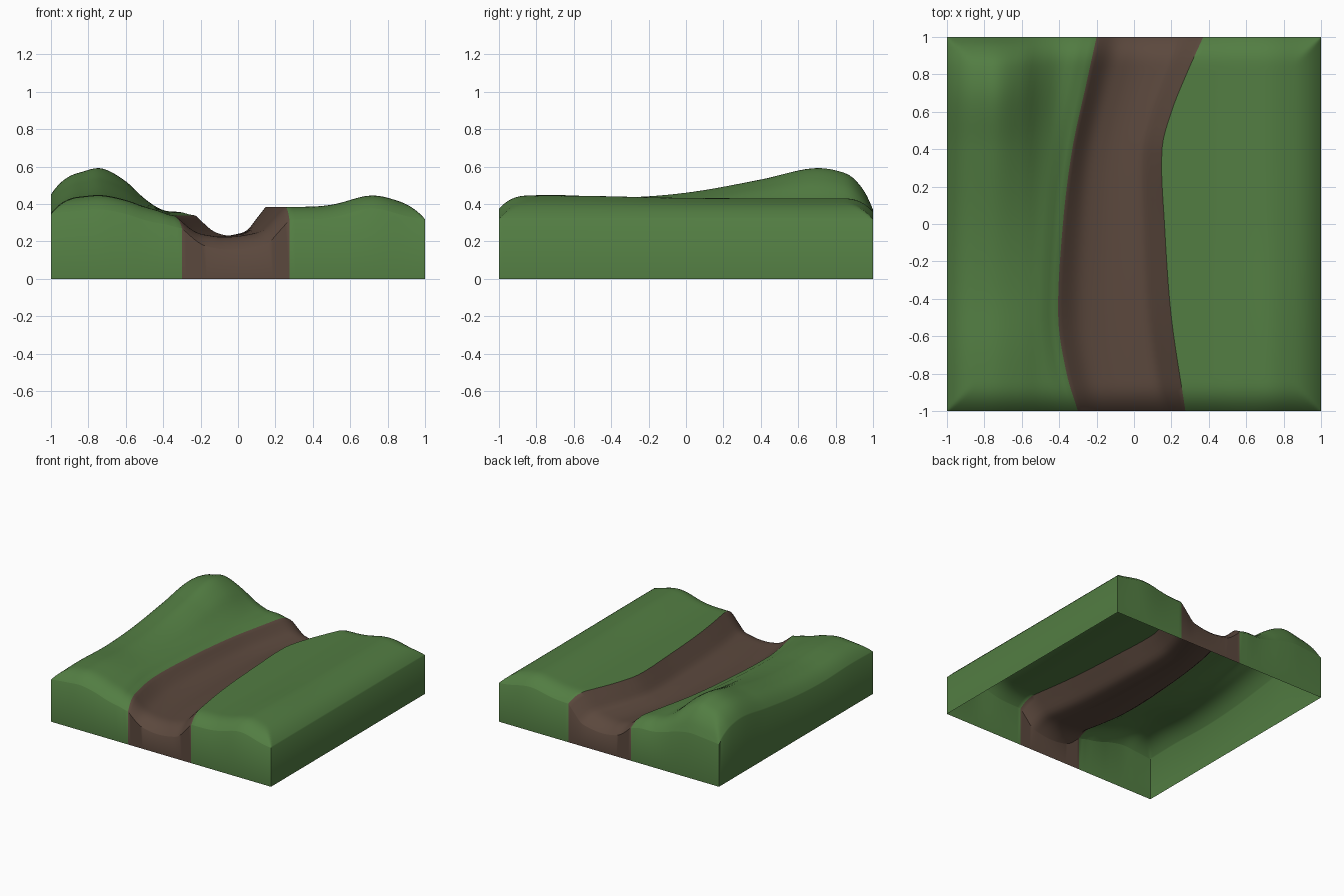
import bpy, bmesh

if "Cube" in bpy.data.objects:
    bpy.data.objects.remove(bpy.data.objects["Cube"])


def curve(points):
    """Smooth interpolation through (position, value) points."""
    n = len(points)

    def slope(i):
        a, b = points[max(i - 1, 0)], points[min(i + 1, n - 1)]
        return (b[1] - a[1]) / (b[0] - a[0])

    def f(p):
        p = min(max(p, points[0][0]), points[-1][0])
        i = 0
        while i < n - 2 and p > points[i + 1][0]:
            i += 1
        (x0, y0), (x1, y1) = points[i], points[i + 1]
        w = x1 - x0
        t = (p - x0) / w
        return ((2*t**3 - 3*t*t + 1) * y0 + (t**3 - 2*t*t + t) * w * slope(i)
                + (3*t*t - 2*t**3) * y1 + (t**3 - t*t) * w * slope(i + 1))
    return f


# Plan of the river bed and profiles of the banks
left_edge = curve([(-1, -.30), (-.8, -.36), (-.5, -.405), (0, -.38), (.4, -.33), (.75, -.255), (1, -.2)])
right_edge = curve([(-1, .275), (-.5, .20), (0, .163), (.4, .15), (.6, .20), (.8, .28), (1, .37)])
ridge_height = curve([(-1, .44), (-.7, .448), (-.35, .435), (0, .46), (.4, .53), (.68, .59),
                      (.85, .565), (.95, .50), (1, .44)])
ridge_shape = curve([(-1, .7), (-.95, .78), (-.85, .9), (-.73, 1), (-.6, .70), (-.5, .30), (-.4, .03), (-.3, 0), (-.1, 0)])
bed_shape = curve([(-1, 1), (-.65, .28), (-.3, .04), (0, 0), (.35, .08), (.6, .22), (.8, .6), (1, 1)])
right_amp = curve([(-1, .06), (-.6, .06), (0, .048), (1, .045)])
FLOOR, LEFT_LIP, BENCH, RIGHT_LIP = .225, .34, .36, .385


def drop(x, y):
    """Rounded fall-off along the tile border."""
    d = min(1 - abs(x), 1 - abs(y))
    return .07 * max(0, 1 - d / .16) ** 2.5


def height(x, y, zone, t):
    if zone == 0:
        lip = max(0, 1 - (left_edge(y) - x) / .1) ** 2
        z = BENCH + (ridge_height(y) - BENCH) * ridge_shape(x) - (BENCH - LEFT_LIP) * lip
        if lip > 0:
            z = z * (1 - lip) + LEFT_LIP * lip
    elif zone == 1:
        z = FLOOR + ((LEFT_LIP if t < 0 else RIGHT_LIP) - FLOOR) * bed_shape(t)
    else:
        z = RIGHT_LIP + right_amp(y) * 2.718 ** (-((x - .72) / .17) ** 2)
    return z - drop(x, y)


def row(y):
    """One cross-section: left bank, bed, right bank."""
    L, R = left_edge(y), right_edge(y)
    out = []
    for i in range(NB):
        x = -1 + (L + 1) * (i / NB) ** 1.4
        out.append((x, y, height(x, y, 0, 0)))
    for i in range(NR + 1):
        t = -1 + 2 * i / NR
        x = (L + R) / 2 + t * (R - L) / 2
        out.append((x, y, height(x, y, 1, t)))
    for i in range(1, NB + 1):
        x = 1 - (1 - R) * (1 - i / NB) ** 1.4
        out.append((x, y, height(x, y, 2, 0)))
    return out


def material(name, color):
    m = bpy.data.materials.new(name)
    m.diffuse_color = (*color, 1)
    m.use_nodes = True
    m.node_tree.nodes["Principled BSDF"].inputs["Base Color"].default_value = m.diffuse_color
    return m


NB, NR, ROWS = 32, 26, 70

# Terrain surface
bm = bmesh.new()
grid = []
for j in range(ROWS + 1):
    v = -1 + 2 * j / ROWS
    grid.append([bm.verts.new(c) for c in row(1.5 * v - .5 * v ** 3)])
cols = len(grid[0])


def is_bed(i):
    return 1 if NB <= i < NB + NR else 0


for j in range(ROWS):
    for i in range(cols - 1):
        f = bm.faces.new((grid[j][i], grid[j][i + 1], grid[j + 1][i + 1], grid[j + 1][i]))
        f.material_index = is_bed(i)


# Side walls down to the ground, open underneath
def wall(verts, bed):
    low = [bm.verts.new((v.co.x, v.co.y, 0)) for v in verts]
    for i in range(len(verts) - 1):
        f = bm.faces.new((verts[i], low[i], low[i + 1], verts[i + 1]))
        f.material_index = is_bed(i) if bed else 0


wall(grid[0], True)
wall(grid[-1], True)
wall([r[0] for r in grid], False)
wall([r[-1] for r in grid], False)
bmesh.ops.remove_doubles(bm, verts=bm.verts, dist=1e-5)
bmesh.ops.recalc_face_normals(bm, faces=bm.faces)
# The open shell must face outward
bm.normal_update()
if max(bm.faces, key=lambda f: f.calc_center_median().z).normal.z < 0:
    bmesh.ops.reverse_faces(bm, faces=bm.faces)

mesh = bpy.data.meshes.new("river_terrain_tile")
bm.to_mesh(mesh)
bm.free()
mesh.materials.append(material("grass green", (.085, .205, .055)))
mesh.materials.append(material("mud brown", (.105, .065, .047)))
tile = bpy.data.objects.new("river_terrain_tile", mesh)
bpy.context.collection.objects.link(tile)
bpy.context.view_layer.objects.active = tile
tile.select_set(True)
bpy.ops.object.shade_smooth_by_angle(angle=.8)
